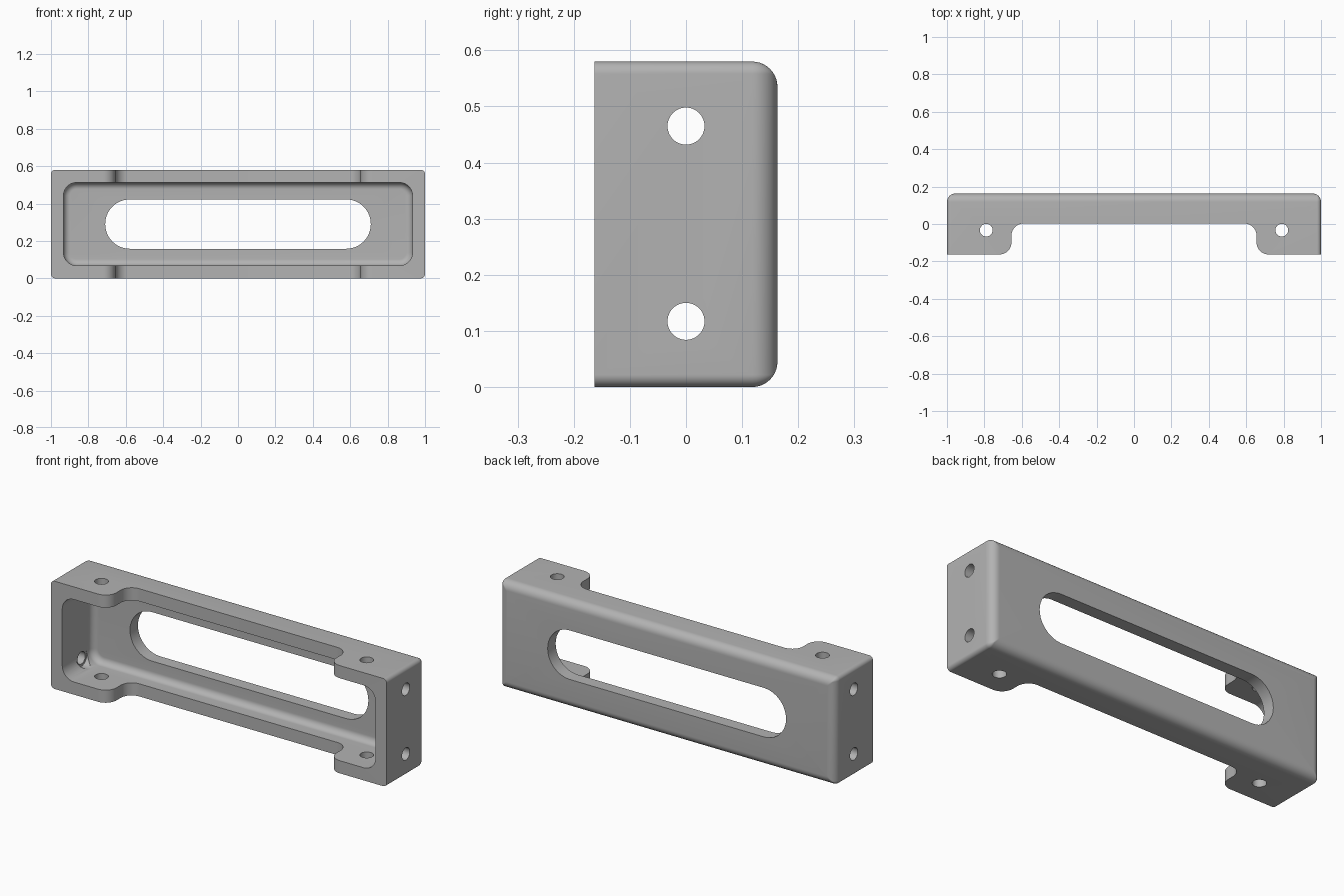
import bpy, bmesh, math
from mathutils import Vector, Matrix

if "Cube" in bpy.data.objects:
    bpy.data.objects.remove(bpy.data.objects["Cube"])

HEIGHT, DEPTH = 0.58, 0.163
MID = HEIGHT / 2

metal = bpy.data.materials.new("plain grey")
metal.use_nodes = True
GREY = (0.45, 0.45, 0.45, 1)
metal.diffuse_color = GREY
metal.node_tree.nodes["Principled BSDF"].inputs["Base Color"].default_value = GREY


def arc(cx, cy, r, start, end, steps=10):
    """Points along a circular arc, angles in degrees."""
    angles = [math.radians(start + (end - start) * i / steps) for i in range(steps + 1)]
    return [(cx + r * math.cos(a), cy + r * math.sin(a)) for a in angles]


def rounded_rect(w, h, r):
    """Outline with half sizes w and h and corner radius r."""
    w, h = w - r, h - r
    return (arc(w, h, r, 0, 90) + arc(-w, h, r, 90, 180)
            + arc(-w, -h, r, 180, 270) + arc(w, -h, r, 270, 360))


def loft(name, rings):
    """Closed solid through rings of 3D points."""
    bm = bmesh.new()
    loops = [[bm.verts.new(p) for p in ring] for ring in rings]
    for a, b in zip(loops, loops[1:]):
        for i in range(len(a)):
            j = (i + 1) % len(a)
            bm.faces.new((a[i], a[j], b[j], b[i]))
    bm.faces.new(loops[0])
    bm.faces.new(loops[-1])
    bmesh.ops.recalc_face_normals(bm, faces=bm.faces)
    mesh = bpy.data.meshes.new(name)
    bm.to_mesh(mesh)
    bm.free()
    obj = bpy.data.objects.new(name, mesh)
    bpy.context.collection.objects.link(obj)
    obj.data.materials.append(metal)
    return obj


def filleted_box(name, w, h, r, front, back, fillet):
    """Rounded box along y whose back rim is rounded over."""
    levels = [(0, front)]
    if fillet:
        levels += [(fillet - x, back - fillet + y)
                   for x, y in arc(0, 0, fillet, 0, 90)]
    else:
        levels.append((0, back))
    rings = []
    for inset, y in levels:
        outline = rounded_rect(w - inset, h - inset, max(r - inset, 0.004))
        rings.append([(x, y, MID + z) for x, z in outline])
    return loft(name, rings)


def rod(name, centre, axis, r, length):
    """Cylinder along the given axis."""
    turn = Vector(axis).to_track_quat('Z', 'Y').to_matrix().to_4x4()
    place = Matrix.Translation(centre) @ turn
    circle = arc(0, 0, r, 0, 360, 40)[:-1]
    return loft(name, [[place @ Vector((x, y, z)) for x, y in circle]
                       for z in (-length / 2, length / 2)])


# Outer block with rounded back rim
bracket = filleted_box("bracket_body", 1, MID, 0.022, -DEPTH, DEPTH, 0.045)

# Hollow pocket and long slot through the back wall
cutters = [
    filleted_box("pocket_cutter", 0.933, 0.222, 0.07, -0.3, 0.095, 0.035),
    filleted_box("slot_cutter", 0.71, 0.132, 0.1315, 0, 0.3, 0),
]

# Wide notch between the two end feet
half = ([(0.72, -0.3)] + arc(0.72, -DEPTH + 0.065, 0.065, 270, 180)
        + arc(0.59, -0.062, 0.065, 0, 90))
notch = half + [(-x, y) for x, y in reversed(half)]
cutters.append(loft("notch_cutter", [[(x, y, z) for x, y in notch] for z in (-0.1, 0.7)]))

# Screw holes through the feet and the end walls
for side in (-1, 1):
    cutters.append(rod("foot_hole_cutter", (side * 0.79, -0.033, MID), (0, 0, 1), 0.034, 1))
    for z in (0.117, 0.465):
        cutters.append(rod("end_hole_cutter", (side, 0, z), (1, 0, 0), 0.033, 0.3))
        # Flat seat around the hole on the inside
        cutters.append(rod("seat_cutter", (side * 0.883, 0, z), (1, 0, 0), 0.046, 0.1))

bpy.context.view_layer.objects.active = bracket
for cutter in cutters:
    cutter.hide_render = True
    mod = bracket.modifiers.new(cutter.name, 'BOOLEAN')
    mod.operation, mod.solver, mod.object = 'DIFFERENCE', 'EXACT', cutter
    bpy.ops.object.modifier_apply(modifier=mod.name)
    bpy.data.objects.remove(cutter)

bpy.ops.object.select_all(action='DESELECT')
bracket.select_set(True)
bpy.ops.object.shade_smooth_by_angle(angle=math.radians(30))
